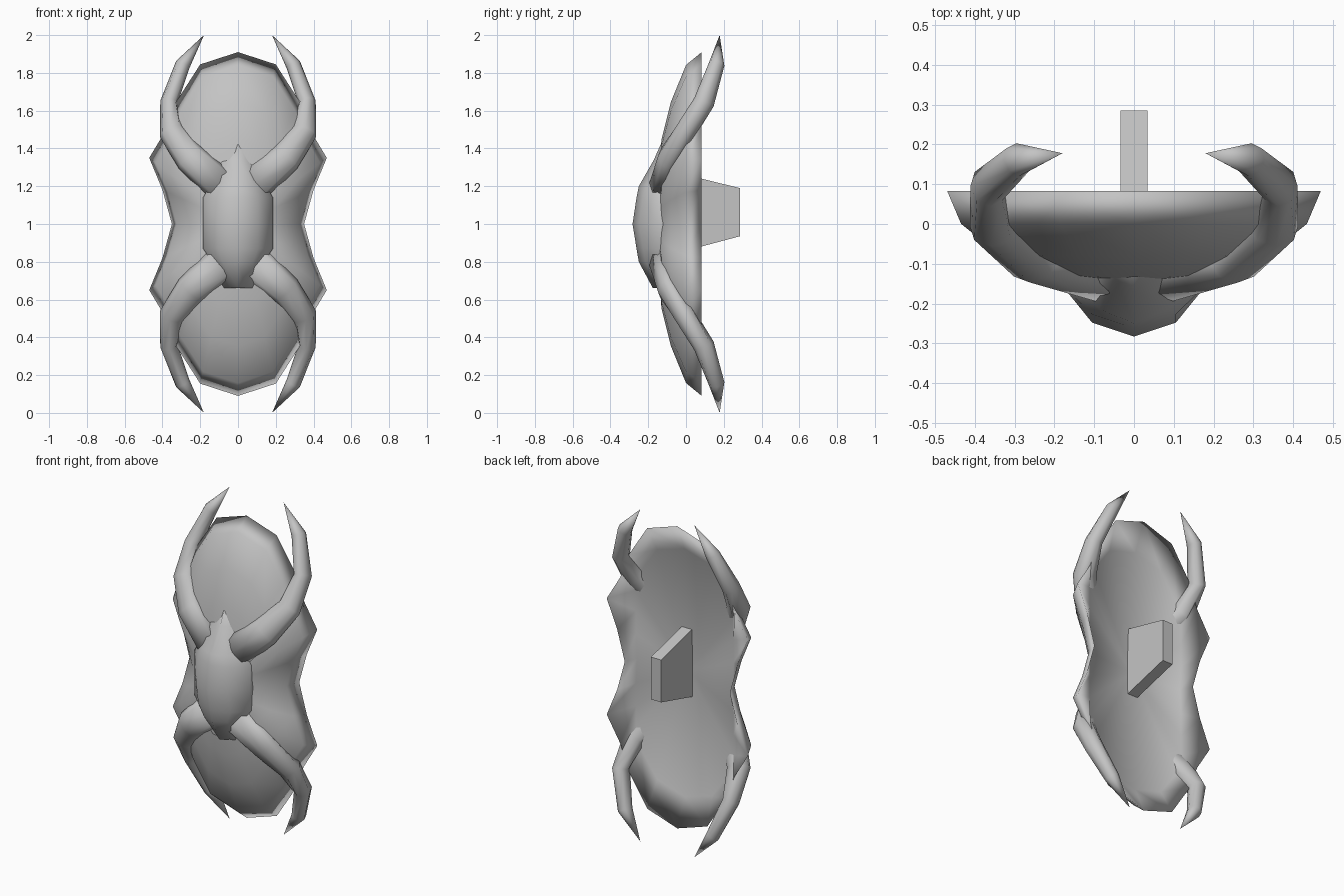
import bpy
import bmesh
import math
from mathutils import Vector

if "Cube" in bpy.data.objects:
    bpy.data.objects.remove(bpy.data.objects["Cube"], do_unlink=True)

grey = bpy.data.materials.new("plain_grey")
grey.use_nodes = True
GREY = (0.55, 0.55, 0.55, 1)
grey.diffuse_color = GREY
grey.node_tree.nodes["Principled BSDF"].inputs["Base Color"].default_value = GREY


def loft(name, rings, smooth=True):
    """Skin a list of closed rings; a ring of one point closes to a tip."""
    bm = bmesh.new()
    loops = [[bm.verts.new(p) for p in ring] for ring in rings]
    for a, b in zip(loops, loops[1:]):
        n = max(len(a), len(b))
        for i in range(n):
            j = (i + 1) % n
            if len(a) == 1:
                bm.faces.new((a[0], b[j], b[i]))
            elif len(b) == 1:
                bm.faces.new((a[i], a[j], b[0]))
            else:
                bm.faces.new((a[i], a[j], b[j], b[i]))
    for end in (loops[0], loops[-1]):
        if len(end) > 2:
            bm.faces.new(end)
    bmesh.ops.recalc_face_normals(bm, faces=bm.faces)
    for face in bm.faces:
        face.smooth = smooth
    mesh = bpy.data.meshes.new(name)
    bm.to_mesh(mesh)
    bm.free()
    mesh.materials.append(grey)
    obj = bpy.data.objects.new(name, mesh)
    bpy.context.collection.objects.link(obj)
    return obj


# Shield shell: a waisted oval outline, domed in front and dished behind
quarter = [(0, 0.91), (0.2, 0.845), (0.325, 0.65), (0.38, 0.5),
           (0.47, 0.35), (0.4, 0.18), (0.35, 0)]
right_half = quarter + [(x, -z) for x, z in quarter[-2::-1]]
outline = right_half + [(-x, z) for x, z in right_half[-2:0:-1]]
steps = [(1, 0.083), (0.925, 0), (0.71, -0.08), (0.49, -0.13), (0, -0.16)]
dish = [(max(-0.325, min(0.325, x * 0.91)), 0.012, 1 + z * 0.82)
        for x, z in outline]
loft("shield_shell", [[(0, -0.018, 1)], dish] + [
    [(x * s, y, 1 + z * s) for x, z in outline] if s else [(0, y, 1)]
    for s, y in steps])

# Raised central body: height, half width, front depth
body = [(1.42, 0.05, -0.135), (1.34, 0.085, -0.17), (1.2, 0.15, -0.25),
        (1.14, 0.185, -0.262), (1.0, 0.185, -0.283), (0.87, 0.185, -0.262),
        (0.8, 0.14, -0.25), (0.66, 0.075, -0.175)]
loft("central_body", [
    [(-w, -0.08, z), (-w, max(f + 0.04, -0.15), z), (-w * 0.57, f + 0.035, z),
     (0, f, z),
     (w * 0.57, f + 0.035, z), (w, max(f + 0.04, -0.15), z), (w, -0.08, z)]
    for z, w, f in body])

# Four curved horns wrapping round the rim:
# x, y, z from centre, radius across the front, radius in depth
horn = [(0.09, -0.135, 0.21, 0.098, 0.06), (0.25, -0.095, 0.35, 0.085, 0.055),
        (0.348, -0.005, 0.485, 0.07, 0.058), (0.366, 0.095, 0.645, 0.046, 0.056),
        (0.292, 0.162, 0.845, 0.04, 0.042), (0.18, 0.178, 1.0, 0, 0)]


def make_horn(name, side, up):
    points = [Vector((x * side, y, 1 + z * up)) for x, y, z, *_ in horn]
    rings = []
    for i, p in enumerate(points):
        across, deep = horn[i][3:]
        if not across:
            rings.append([p])
            continue
        along = (points[i + 1] - points[max(i - 1, 0)]).normalized()
        u = along.cross(Vector((0, 1, 0))).normalized()
        v = along.cross(u)
        angles = [k * math.tau / 8 for k in range(8)]
        rings.append([p + u * across * math.cos(a) + v * deep * math.sin(a)
                      for a in angles])
    loft(name, rings)


for side, side_name in ((1, "left"), (-1, "right")):
    for up, level in ((1, "upper"), (-1, "lower")):
        make_horn(f"{level}_{side_name}_horn", side, up)

# Tapered grip block on the back
loft("back_grip", [
    [(sx * 0.034, y, z) for sx, z in
     ((-1, low), (1, low), (1, high), (-1, high))]
    for y, low, high in ((-0.03, 0.851, 1.268), (0.285, 0.935, 1.19))],
    smooth=False)
